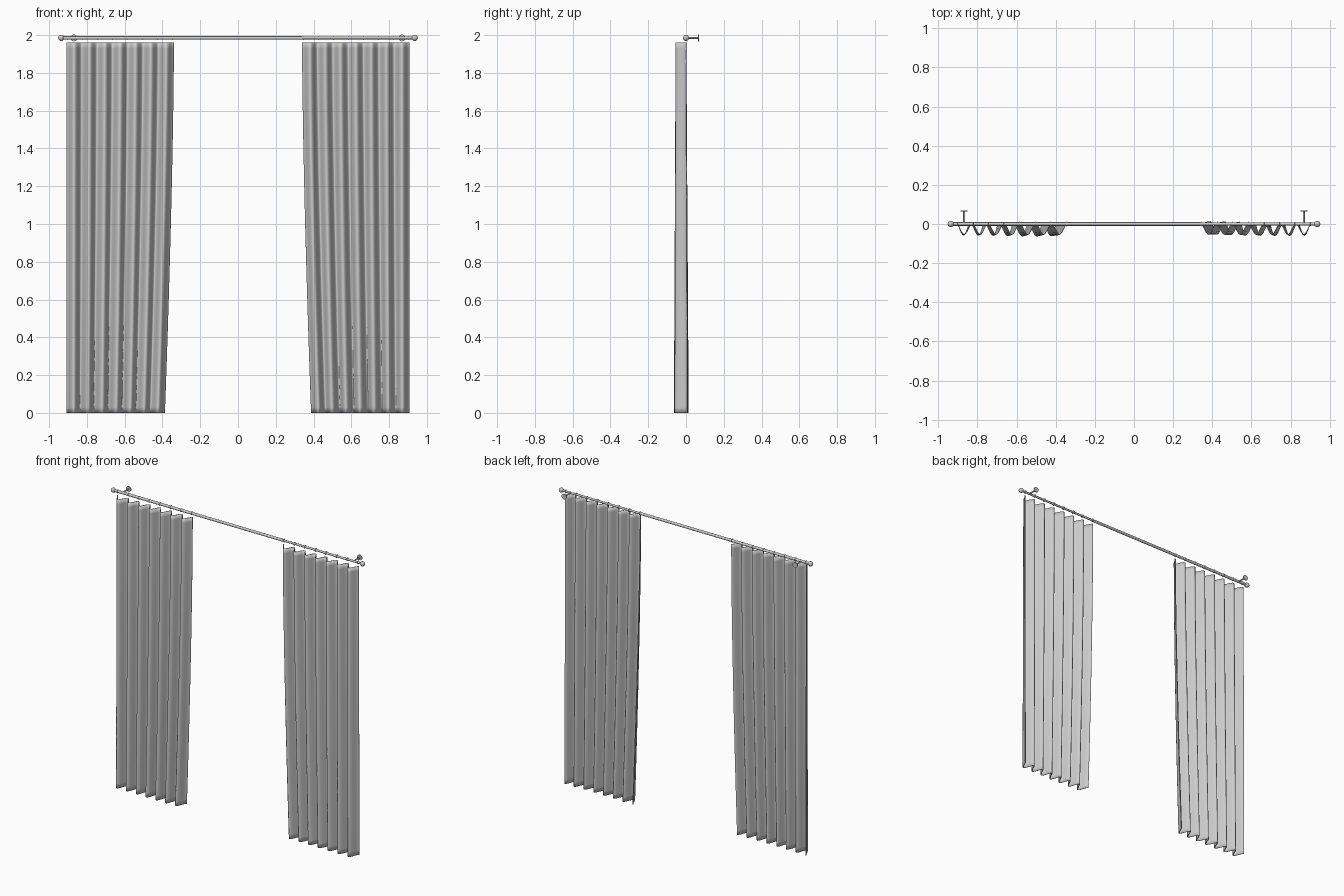
import bpy, bmesh, math
from mathutils import Vector

cube = bpy.data.objects.get("Cube")
if cube:
    bpy.data.objects.remove(cube)


def make_material(name, value):
    mat = bpy.data.materials.new(name)
    mat.use_nodes = True
    color = (value, value, value, 1)
    mat.diffuse_color = color
    mat.node_tree.nodes["Principled BSDF"].inputs["Base Color"].default_value = color
    return mat


GREY = make_material("light grey", 0.6)
ROD_Z, FOLDS, TOP = 1.985, 7, 1.96
OUTER, INNER_TOP, INNER_LOW = 0.908, 0.34, 0.388


def finish(name, sharp=40):
    obj = bpy.context.object
    obj.name = name
    obj.data.materials.append(GREY)
    bpy.ops.object.shade_smooth_by_angle(angle=math.radians(sharp))
    return obj


def tube(name, start, end, radius, sides=20):
    a, b = Vector(start), Vector(end)
    bpy.ops.mesh.primitive_cylinder_add(vertices=sides, radius=radius,
                                        depth=(b - a).length, location=(a + b) / 2)
    obj = finish(name)
    obj.rotation_euler = (b - a).to_track_quat("Z", "Y").to_euler()
    return obj


# Pleated curtain: a wavy sheet, narrower and deeper towards the hem
def curtain(name, side):
    bm = bmesh.new()
    columns = FOLDS * 12
    heights = [0, 0.03] + [0.03 + (TOP - 0.06) * i / 24 for i in range(1, 25)] + [TOP]
    rows = []
    for z in heights:
        low = 1 - z / TOP
        width = OUTER - INNER_TOP - (INNER_LOW - INNER_TOP) * low ** 1.5
        row = []
        for i in range(columns + 1):
            s = i / columns
            wave = (1 - math.cos(math.tau * FOLDS * s)) / 2
            drift = low * s * math.sin(4 * s + side)
            y = 0.007 * low - (0.053 + 0.012 * low) * wave - 0.006 * drift
            lean = 0.012 * low * s * math.sin(math.tau * FOLDS * s + 1) * (1 - s)
            row.append(bm.verts.new((side * (OUTER - width * s + lean), y, z)))
        rows.append(row)
    for lower, upper in zip(rows, rows[1:]):
        for i in range(columns):
            quad = (lower[i], lower[i + 1], upper[i + 1], upper[i])
            bm.faces.new(quad if side < 0 else quad[::-1])
    mesh = bpy.data.meshes.new(name)
    bm.to_mesh(mesh)
    bm.free()
    obj = bpy.data.objects.new(name, mesh)
    bpy.context.collection.objects.link(obj)
    mesh.materials.append(GREY)
    mesh.shade_smooth()
    cloth = obj.modifiers.new("cloth thickness", "SOLIDIFY")
    cloth.thickness = 0.004
    cloth.offset = 0


# Telescopic rod
tube("rod_inner", (-0.93, 0, ROD_Z), (0.93, 0, ROD_Z), 0.007)
tube("rod_outer", (-0.93, 0, ROD_Z), (0.34, 0, ROD_Z), 0.009)

for side, label in ((-1, "right"), (1, "left")):
    curtain(label + "_curtain", side)

    # Ball at the rod end
    bpy.ops.mesh.primitive_uv_sphere_add(segments=20, ring_count=12, radius=0.016,
                                         location=(side * 0.936, 0, ROD_Z))
    finish(label + "_finial")

    # Wall bracket: arm and round plate
    x = side * 0.868
    tube(label + "_bracket_arm", (x, 0, ROD_Z), (x, 0.066, ROD_Z), 0.005, 12)
    tube(label + "_bracket_plate", (x, 0.064, ROD_Z), (x, 0.07, ROD_Z), 0.018)

    # Rings at the back of every fold
    for k in range(FOLDS + 1):
        x = side * (OUTER - 0.006 - (OUTER - INNER_TOP - 0.012) * k / FOLDS)
        bpy.ops.mesh.primitive_torus_add(major_radius=0.01, minor_radius=0.0018,
                                         major_segments=20, minor_segments=8,
                                         location=(x, 0, ROD_Z),
                                         rotation=(0, math.pi / 2, 0))
        finish(f"{label}_ring_{k + 1}")
